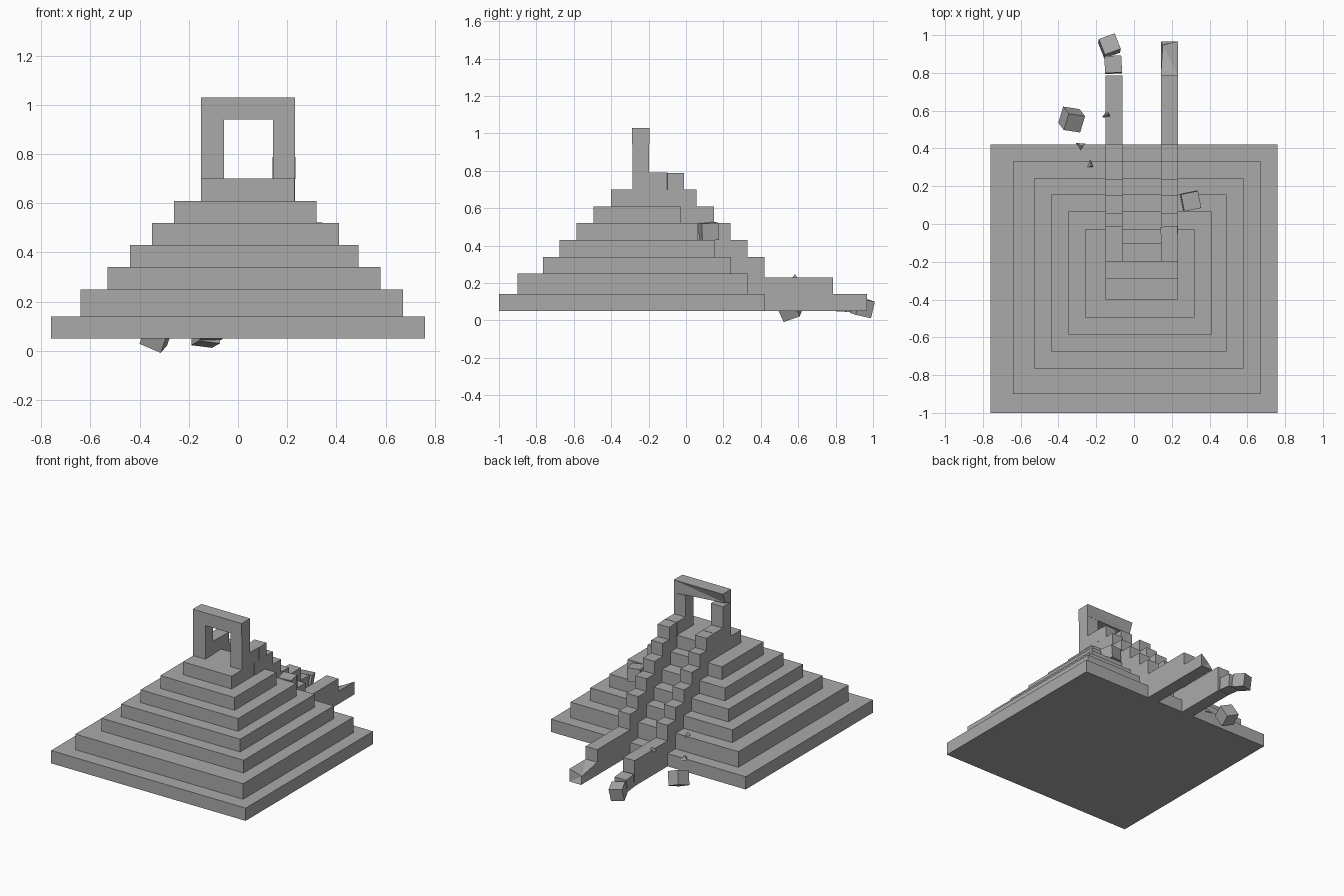
import bpy, bmesh
from mathutils import Vector, Euler

old = bpy.data.objects.get("Cube")
if old:
    bpy.data.objects.remove(old, do_unlink=True)

stone = bpy.data.materials.new("grey_stone")
stone.use_nodes = True
GREY = (0.4, 0.4, 0.4, 1)
stone.diffuse_color = GREY
stone.node_tree.nodes["Principled BSDF"].inputs["Base Color"].default_value = GREY


def finish(name, bm):
    bmesh.ops.recalc_face_normals(bm, faces=bm.faces[:])
    mesh = bpy.data.meshes.new(name)
    bm.to_mesh(mesh)
    bm.free()
    mesh.materials.append(stone)
    obj = bpy.data.objects.new(name, mesh)
    bpy.context.scene.collection.objects.link(obj)
    return obj


def box(name, x, y, z, chip=None, shift=(0, 0, 0)):
    """Box between bounds; chip is a test choosing corners to break off."""
    bm = bmesh.new()
    bmesh.ops.create_cube(bm, size=1)
    for v in bm.verts:
        broken = chip and chip(v.co)
        v.co = Vector([(a + b) / 2 + c * (b - a) for (a, b), c in zip((x, y, z), v.co)])
        if broken:
            v.co += Vector(shift)
    if chip:
        bmesh.ops.triangulate(bm, faces=bm.faces[:])
    return finish(name, bm)


def loose_block(name, centre, turn, size=0.09):
    h = size / 2
    obj = box(name, (-h, h), (-h, h), (-h, h))
    obj.location = centre
    obj.rotation_euler = Euler(turn)
    return obj


# Stepped pyramid: left, right, front, back and top of each tier
tiers = [
    (-0.76, 0.76, -1.0, 0.42, 0.14),
    (-0.64, 0.67, -0.90, 0.33, 0.25),
    (-0.53, 0.58, -0.765, 0.24, 0.34),
    (-0.44, 0.49, -0.675, 0.155, 0.43),
    (-0.35, 0.41, -0.585, 0.065, 0.52),
    (-0.26, 0.32, -0.495, -0.03, 0.61),
    (-0.15, 0.23, -0.40, -0.10, 0.70),
]
bottom = 0.05
for i, (x0, x1, y0, y1, top) in enumerate(tiers):
    box(f"tier_{i + 1}", (x0, x1), (y0, y1), (bottom, top))
    bottom = top

# Stepped walls on both sides of the stairway, with the gate posts above
steps = [(0.787, 0.23), (0.42, 0.34), (0.33, 0.43), (0.237, 0.52),
         (0.15, 0.61), (0.057, 0.70)]
sides = {"right": (-0.15, -0.06), "left": (0.142, 0.232)}
for side, (x0, x1) in sides.items():
    profile = [(-0.15, 0.05)]
    height = 0.05
    for y, z in steps:
        profile += [(y, height), (y, z)]
        height = z
    profile.append((-0.15, height))
    bm = bmesh.new()
    face = bm.faces.new([bm.verts.new((x0, y, z)) for y, z in profile])
    out = bmesh.ops.extrude_face_region(bm, geom=[face])
    for v in out["geom"]:
        if isinstance(v, bmesh.types.BMVert):
            v.co.x = x1
    finish(f"{side}_stair_wall", bm)
    box(f"{side}_wall_top_block", (x0, x1), (-0.2, -0.10), (0.70, 0.79))
    loose_block(f"{side}_wall_end_block", ((x0 + x1) / 2, -0.058, 0.743),
                (0, 0, 0.06 if side == "left" else 0))
    inner = 0.004 if side == "right" else 0
    box(f"{side}_gate_post", (x0, x1 + inner), (-0.285, -0.197), (0.70, 0.94))

# Gate beam with a broken lower back edge
box("gate_beam", (-0.15, 0.232), (-0.29, -0.195), (0.94, 1.03),
    lambda c: c.x < 0 and c.y > 0 and c.z < 0, (0, -0.03, 0.015))

# Low end of the left wall, one corner broken
box("left_wall_foot", (0.142, 0.232), (0.787, 0.967), (0.05, 0.14),
    lambda c: c.x < 0 and c.y > 0 and c.z > 0, (0.01, -0.02, -0.04))

# Fallen blocks
loose_block("fallen_block_near", (-0.11, 0.843, 0.092), (-0.06, 0, 0.06))
loose_block("fallen_block_end", (-0.13, 0.943, 0.07), (-0.2, 0.12, 0.35))
loose_block("fallen_block_ground", (-0.33, 0.553, 0.066), (0.35, 0.4, -0.15), 0.095)
loose_block("fallen_block_tier", (0.30, 0.122, 0.476), (0.04, 0.05, 0.2), 0.092)

# Small broken shards
for i, spot in enumerate([(-0.23, 0.31, 0.255), (-0.28, 0.412, 0.145), (-0.14, 0.58, 0.232)]):
    bm = bmesh.new()
    bmesh.ops.create_cone(bm, segments=3, radius1=0.03, radius2=0, depth=0.03, cap_ends=True)
    shard = finish(f"shard_{i + 1}", bm)
    shard.location = spot
    shard.rotation_euler = (0.2, 0.1, i)
